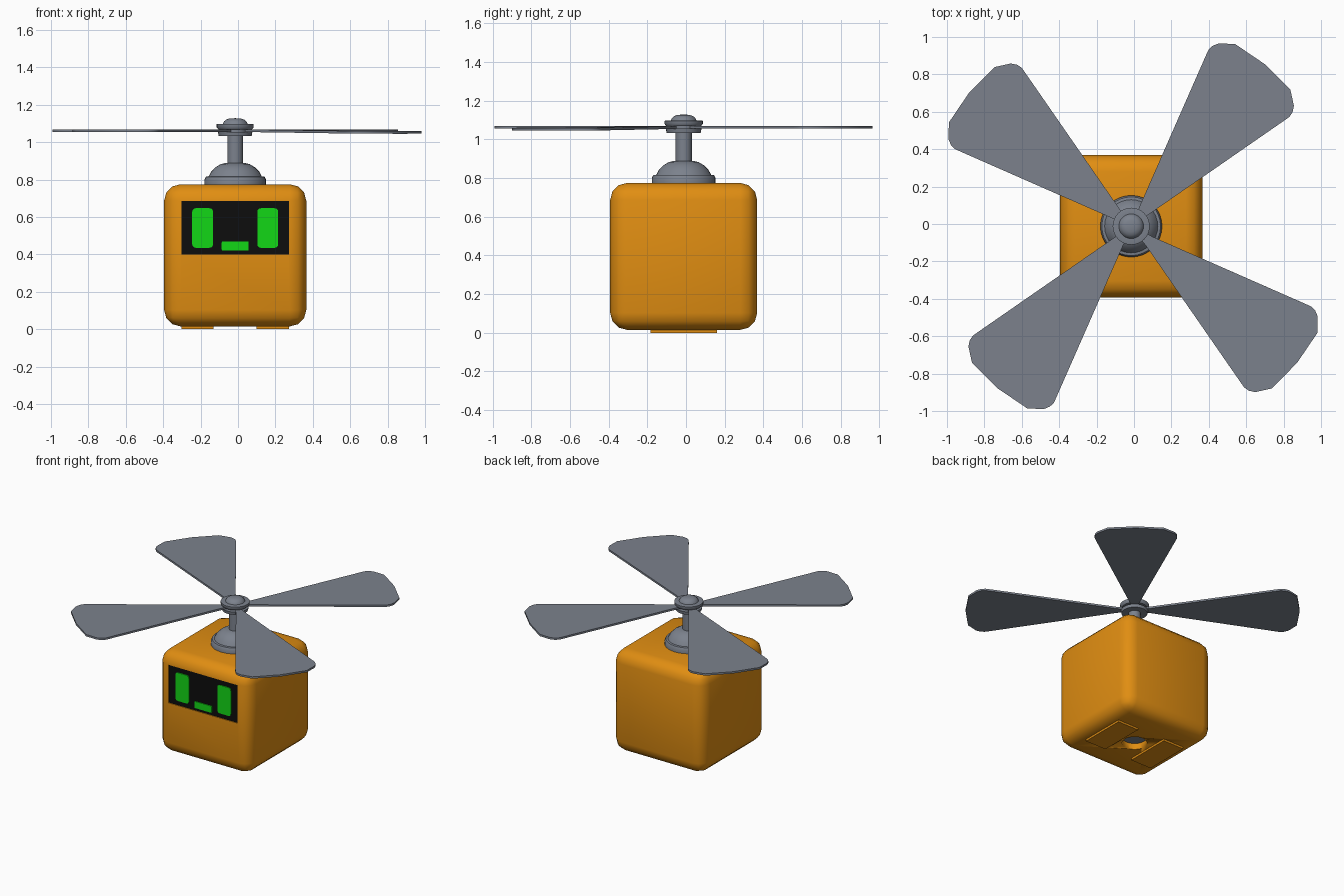
import bpy, bmesh, math
from mathutils import Matrix, Vector

if "Cube" in bpy.data.objects:
    bpy.data.objects.remove(bpy.data.objects["Cube"])

CX, CY = -0.015, -0.012          # axis of body and rotor
FRONT = CY - 0.38                # front face of the body


def material(name, rgb):
    m = bpy.data.materials.new(name)
    m.diffuse_color = (*rgb, 1)
    m.use_nodes = True
    m.node_tree.nodes["Principled BSDF"].inputs["Base Color"].default_value = m.diffuse_color
    return m


ORANGE = material("orange", (0.75, 0.27, 0.006))
GREY = material("steel_grey", (0.20, 0.222, 0.265))
BLACK = material("black", (0.004, 0.004, 0.004))
GREEN = material("green", (0.006, 0.68, 0.008))


def finish(name, bm, mat, angle=40):
    bmesh.ops.recalc_face_normals(bm, faces=bm.faces)
    me = bpy.data.meshes.new(name)
    bm.to_mesh(me)
    bm.free()
    ob = bpy.data.objects.new(name, me)
    bpy.context.collection.objects.link(ob)
    me.materials.append(mat)
    bpy.ops.object.select_all(action='DESELECT')
    ob.select_set(True)
    bpy.context.view_layer.objects.active = ob
    bpy.ops.object.shade_smooth_by_angle(angle=math.radians(angle))
    return ob


def box(name, lo, hi, mat, bevel=0, segs=3, axis=None):
    """Box from corner to corner; bevels all edges or only those along one axis."""
    bm = bmesh.new()
    bmesh.ops.create_cube(bm, size=1)
    for v in bm.verts:
        v.co = Vector([(a + b) / 2 + c * (b - a) for a, b, c in zip(lo, hi, v.co)])
    if bevel:
        edges = [e for e in bm.edges if axis is None or
                 abs((e.verts[0].co - e.verts[1].co).normalized()[axis]) > 0.9]
        bmesh.ops.bevel(bm, geom=edges, offset=bevel, segments=segs,
                        profile=0.5, affect='EDGES')
    return finish(name, bm, mat)


def lathe(name, profile, mat, segs=32):
    """Spin a (radius, z) profile round the rotor axis."""
    bm = bmesh.new()
    vs = [bm.verts.new((CX + r, CY, z)) for r, z in profile]
    es = [bm.edges.new(p) for p in zip(vs, vs[1:])]
    bmesh.ops.spin(bm, geom=vs + es, cent=(CX, CY, 0), axis=(0, 0, 1),
                   angle=math.tau, steps=segs, use_duplicate=False)
    bmesh.ops.remove_doubles(bm, verts=bm.verts, dist=1e-4)
    return finish(name, bm, mat)


def cut(ob, cutter):
    mod = ob.modifiers.new("cut", 'BOOLEAN')
    mod.operation = 'DIFFERENCE'
    mod.solver = 'EXACT'
    mod.object = cutter
    bpy.context.view_layer.objects.active = ob
    bpy.ops.object.modifier_apply(modifier=mod.name)
    bpy.data.objects.remove(cutter)


# Body: rounded cube with a screen recess and a round socket underneath
body = box("body", (CX - .38, FRONT, .015), (CX + .38, CY + .38, .775), ORANGE, .088)
cut(body, box("screen_cutter", (CX - .287, FRONT - .1, .40),
              (CX + .287, FRONT + .014, .685), ORANGE))
cut(body, lathe("socket_cutter", [(0, -.1), (.085, -.1), (.085, .065), (0, .065)], ORANGE))
lathe("socket_plate", [(0, .060), (.084, .060), (.084, .066), (0, .066)], GREY)

# Feet: two flat pads with a gap round the socket
for side, name in ((-1, "left_foot"), (1, "right_foot")):
    a, b = sorted((CX + side * .115, CX + side * .287))
    box(name, (a, CY - .172, 0), (b, CY + .172, .02), ORANGE)

# Face: dark screen with two eyes and a mouth
box("screen", (CX - .287, FRONT + .006, .40), (CX + .287, FRONT + .0145, .685), BLACK)
for side, name in ((-1, "left_eye"), (1, "right_eye")):
    x = CX + side * .174
    box(name, (x - .056, FRONT - .001, .435), (x + .056, FRONT + .0075, .647),
        GREEN, .02, axis=1)
box("mouth", (CX - .072, FRONT - .001, .42), (CX + .072, FRONT + .0075, .47),
    GREEN, .006, axis=1)

# Rotor mount: stepped dome and shaft
lathe("rotor_mount", [(0, .77), (.165, .77), (.165, .80), (.157, .815), (.142, .817),
                      (.128, .843), (.105, .866), (.078, .882), (.05, .889), (0, .89)], GREY)
lathe("shaft", [(0, .88), (.042, .88), (.042, 1.06), (0, 1.06)], GREY)

# Hub: lower disc, upper disc and cap
lathe("hub_lower", [(0, 1.033), (.088, 1.033), (.092, 1.055), (0, 1.055)], GREY)
lathe("hub_core", [(0, 1.05), (.06, 1.05), (.06, 1.08), (0, 1.08)], GREY)
lathe("hub_upper", [(0, 1.069), (.09, 1.069), (.099, 1.080), (.099, 1.096), (.09, 1.098),
                    (.066, 1.098), (.06, 1.111), (.047, 1.121), (.03, 1.127), (0, 1.128)], GREY)

# Blades: half outline mirrored to the other side, repeated four times
HALF = [(.06, .022), (.10, .030), (.96, .273), (.99, .281), (1.02, .278), (1.05, .262),
        (1.105, .192), (1.123, 0)]
outline = HALF + [(u, -v) for u, v in reversed(HALF[:-1])]
for i in range(4):
    bm = bmesh.new()
    face = bm.faces.new([bm.verts.new((u, v, -.007)) for u, v in outline])
    top = bmesh.ops.extrude_face_region(bm, geom=[face])
    bmesh.ops.translate(bm, vec=(0, 0, .014),
                        verts=[g for g in top["geom"] if isinstance(g, bmesh.types.BMVert)])
    loose = i == 3                       # one blade sits further out and droops
    m = (Matrix.Translation((CX, CY, 1.062)) @
         Matrix.Rotation(math.radians(50.5 + 90 * i), 4, 'Z') @
         Matrix.Rotation(math.radians(.5 if loose else 0), 4, 'Y') @
         Matrix.Translation((.026 if loose else 0, 0, 0)))
    bmesh.ops.transform(bm, matrix=m, verts=bm.verts)
    finish(f"rotor_blade_{i + 1}", bm, GREY)
